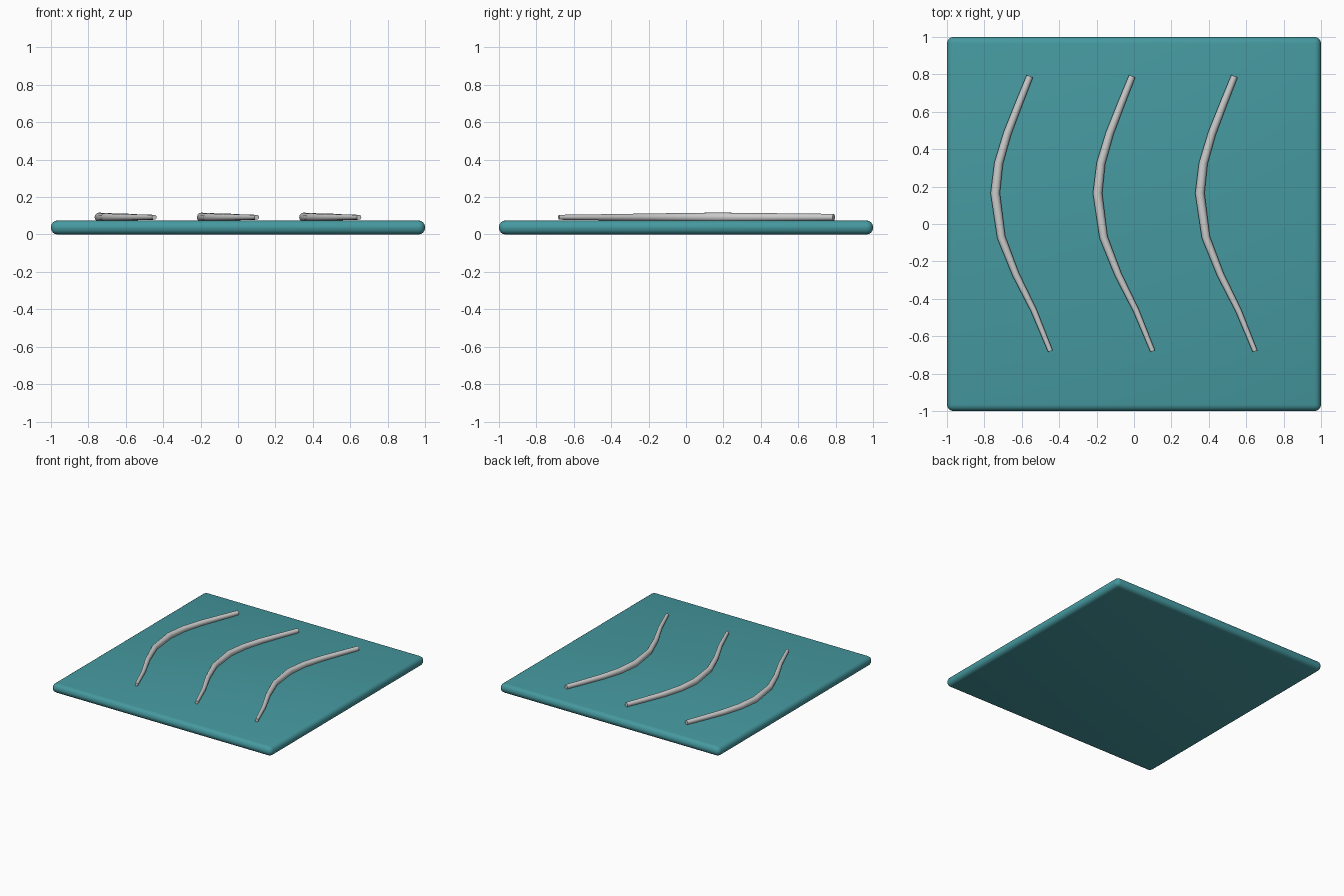
import bpy

if "Cube" in bpy.data.objects:
    bpy.data.objects.remove(bpy.data.objects["Cube"])

TOP = 0.075
SPACING = 0.547

teal = bpy.data.materials.new("teal")
teal.diffuse_color = (0.06, 0.32, 0.35, 1)
teal.use_nodes = True
teal.node_tree.nodes["Principled BSDF"].inputs["Base Color"].default_value = teal.diffuse_color


def smooth(obj, angle):
    bpy.ops.object.select_all(action='DESELECT')
    obj.select_set(True)
    bpy.context.view_layer.objects.active = obj
    bpy.ops.object.shade_smooth_by_angle(angle=angle)


# Square base slab with rounded edges
bpy.ops.mesh.primitive_cube_add(size=1, location=(0, 0, TOP / 2))
slab = bpy.context.object
slab.name = "base_slab"
slab.scale = (2, 2, TOP)
bpy.ops.object.transform_apply(location=False, rotation=False, scale=True)
bevel = slab.modifiers.new("rounded_edges", 'BEVEL')
bevel.width = 0.035
bevel.segments = 4
bevel.limit_method = 'NONE'
bpy.ops.object.modifier_apply(modifier=bevel.name)
slab.data.materials.append(teal)
smooth(slab, 0.6)

# Bent tapering strand: left handle, point, right handle, radius
STRAND = [
    ((0.03, 0.90), (-0.01, 0.79), (-0.083, 0.595), 0.018),
    ((-0.195, 0.38), (-0.195, 0.165), (-0.195, -0.185), 0.025),
    ((0.0, -0.363), (0.10, -0.68), (0.15, -0.80), 0.013),
]


def make_strand(name, x):
    curve = bpy.data.curves.new(name, 'CURVE')
    curve.dimensions = '3D'
    curve.resolution_u = 4
    curve.bevel_depth = 1
    curve.bevel_resolution = 4
    curve.use_fill_caps = True
    spline = curve.splines.new('BEZIER')
    spline.bezier_points.add(len(STRAND) - 1)
    for p, (left, co, right, radius) in zip(spline.bezier_points, STRAND):
        p.handle_left_type = p.handle_right_type = 'FREE'
        p.co = (*co, 0)
        p.handle_left = (*left, 0)
        p.handle_right = (*right, 0)
        p.radius = radius
    obj = bpy.data.objects.new(name, curve)
    obj.location = (x, 0, 0.092)
    bpy.context.collection.objects.link(obj)
    bpy.ops.object.select_all(action='DESELECT')
    obj.select_set(True)
    bpy.context.view_layer.objects.active = obj
    bpy.ops.object.convert(target='MESH')
    smooth(bpy.context.object, 0.7)


# Three matching strands side by side
for i, side in enumerate(("left", "middle", "right")):
    make_strand(side + "_strand", (i - 1) * SPACING)
